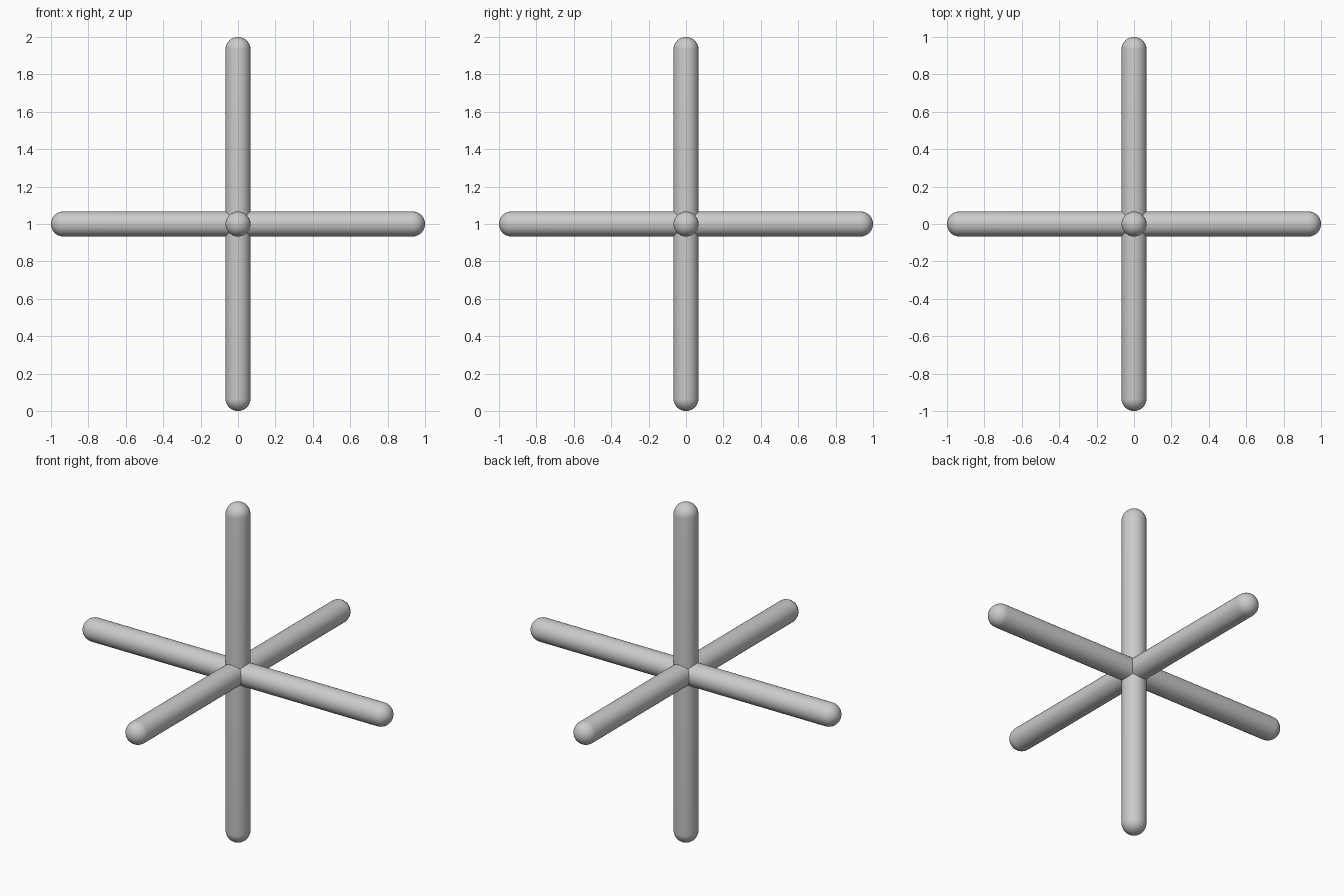
import bpy, bmesh
from math import sin, cos, pi, radians
from mathutils import Matrix, Vector

if "Cube" in bpy.data.objects:
    bpy.data.objects.remove(bpy.data.objects["Cube"])

RADIUS = 0.0667
HALF = 1.0
SIDES = 32
CAP_RINGS = 8


def capsule(name, rotation):
    """Round-ended bar: lathe a half profile, then turn it onto its axis."""
    bm = bmesh.new()
    straight = HALF - RADIUS
    angles = [pi / 2 * i / CAP_RINGS for i in range(CAP_RINGS + 1)]
    top = [(RADIUS * sin(a), straight + RADIUS * cos(a)) for a in angles]
    profile = top + [(r, -z) for r, z in reversed(top)]
    verts = [bm.verts.new((r, 0, z)) for r, z in profile]
    edges = [bm.edges.new(pair) for pair in zip(verts, verts[1:])]
    bmesh.ops.spin(bm, geom=verts + edges, cent=(0, 0, 0), axis=(0, 0, 1),
                   angle=2 * pi, steps=SIDES)
    bmesh.ops.remove_doubles(bm, verts=bm.verts[:], dist=1e-5)
    bmesh.ops.recalc_face_normals(bm, faces=bm.faces[:])
    bm.transform(Matrix.Translation(Vector((0, 0, HALF))) @ rotation)
    for face in bm.faces:
        face.smooth = True
    mesh = bpy.data.meshes.new(name)
    bm.to_mesh(mesh)
    bm.free()
    obj = bpy.data.objects.new(name, mesh)
    bpy.context.collection.objects.link(obj)
    return obj


# Three equal bars crossing at the centre
capsule("upright_bar", Matrix.Identity(4))
capsule("side_to_side_bar", Matrix.Rotation(radians(90), 4, 'Y'))
capsule("front_to_back_bar", Matrix.Rotation(radians(90), 4, 'X'))
